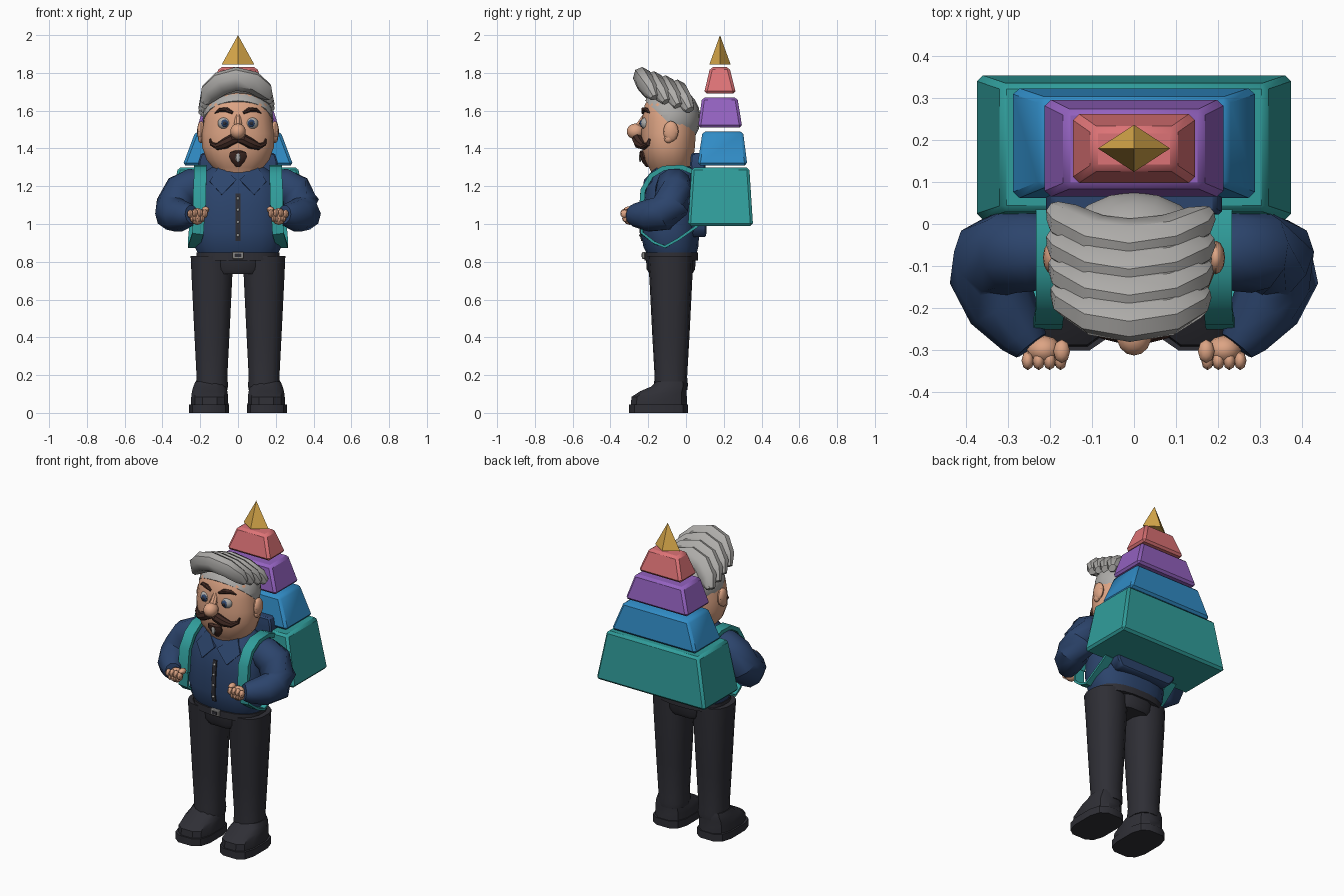
import bpy, bmesh, math
from mathutils import Vector, Matrix

COLORS = {
    "teal": (.03, .34, .33), "blue": (.03, .26, .56), "purple": (.29, .12, .52),
    "coral_red": (.72, .17, .18), "gold": (.70, .40, .07), "navy": (.025, .058, .15),
    "charcoal": (.028, .028, .036), "skin": (.72, .37, .23), "gray": (.42, .41, .395),
    "dark_brown": (.055, .024, .018)}
MATS = {}
for cname, col in COLORS.items():
    MATS[cname] = bpy.data.materials.new(cname)
    MATS[cname].diffuse_color = (*col, 1)


def finish(name, bm, mat, angle=35, bevel=0):
    bmesh.ops.recalc_face_normals(bm, faces=bm.faces[:])
    if bevel:
        bmesh.ops.bevel(bm, geom=bm.edges[:], offset=bevel, segments=1, affect='EDGES')
    me = bpy.data.meshes.new(name)
    bm.to_mesh(me)
    bm.free()
    me.materials.append(MATS[mat])
    ob = bpy.data.objects.new(name, me)
    bpy.context.collection.objects.link(ob)
    bpy.ops.object.select_all(action='DESELECT')
    ob.select_set(True)
    bpy.context.view_layer.objects.active = ob
    bpy.ops.object.shade_smooth_by_angle(angle=math.radians(angle))
    return ob


def skin_rings(name, rings, mat, angle=35, bevel=0):
    bm = bmesh.new()
    loops = [[bm.verts.new(p) for p in r] for r in rings]
    n = len(loops[0])
    for a, b in zip(loops, loops[1:]):
        for i in range(n):
            bm.faces.new((a[i], a[(i + 1) % n], b[(i + 1) % n], b[i]))
    bm.faces.new(loops[0][::-1])
    bm.faces.new(loops[-1])
    return finish(name, bm, mat, angle, bevel)


def section(n, rx, ry, p):
    # superellipse; four sides gives a rectangle
    if n == 4:
        return [(rx, ry), (-rx, ry), (-rx, -ry), (rx, -ry)]
    out = []
    for i in range(n):
        a = 2 * math.pi * (i + .5) / n
        c, s = math.cos(a), math.sin(a)
        out.append((rx * math.copysign(abs(c) ** (2 / p), c),
                    ry * math.copysign(abs(s) ** (2 / p), s)))
    return out


def loft(name, rows, mat, n=16, p=2.3, cx=0, angle=35, bevel=0):
    # rows: height, y centre, half width, half depth
    rings = [[(cx + x, cy + y, z) for x, y in section(n, rx, ry, p)]
             for z, cy, rx, ry in rows]
    return skin_rings(name, rings, mat, angle, bevel)


def tube(name, pts, mat, n=10, ref=(1, 0, 0), p=2, mirror=1, angle=35):
    # pts: x, y, z, half width along ref, half depth
    c = [Vector((q[0] * mirror, q[1], q[2])) for q in pts]
    rings = []
    for i, q in enumerate(pts):
        t = (c[min(i + 1, len(c) - 1)] - c[max(i - 1, 0)]).normalized()
        u = Vector(ref)
        u = (u - t * u.dot(t)).normalized()
        v = t.cross(u)
        rings.append([c[i] + u * a + v * b for a, b in section(n, q[3], q[4], p)])
    return skin_rings(name, rings, mat, angle)


def ball(name, loc, r, mat, seg=12, cut=None):
    bm = bmesh.new()
    bmesh.ops.create_uvsphere(bm, u_segments=seg, v_segments=max(6, seg * 2 // 3), radius=1,
                              matrix=Matrix.Translation(loc) @ Matrix.Diagonal((*r, 1)))
    if cut:
        res = bmesh.ops.bisect_plane(bm, geom=bm.verts[:] + bm.edges[:] + bm.faces[:],
                                     plane_co=cut[0], plane_no=cut[1], clear_inner=True)
        bmesh.ops.holes_fill(bm, edges=[e for e in bm.edges if e.is_boundary])
    return finish(name, bm, mat)


# Stacked tapering backpack tiers
for name, z0, z1, x0, x1, ya, yb, yc, yd, mat in (
        ("pack_base", .99, 1.30, .377, .318, .010, .355, .03, .335, "teal"),
        ("pack_second_tier", 1.31, 1.49, .293, .225, .060, .325, .088, .302, "blue"),
        ("pack_third_tier", 1.51, 1.67, .217, .165, .063, .298, .085, .272, "purple"),
        ("pack_fourth_tier", 1.69, 1.83, .150, .100, .095, .265, .128, .230, "coral_red")):
    loft(name, [(z0, (ya + yb) / 2, x0, (yb - ya) / 2), (z1, (yc + yd) / 2, x1, (yd - yc) / 2)],
         mat, n=4, bevel=.014)

# Diamond based tip
bm = bmesh.new()
base = [bm.verts.new(v) for v in ((.086, .18, 1.845), (0, .236, 1.845),
                                  (-.086, .18, 1.845), (0, .124, 1.845))]
apex = bm.verts.new((0, .18, 2.0))
bm.faces.new(base)
for i in range(4):
    bm.faces.new((base[i], base[(i + 1) % 4], apex))
finish("pack_tip", bm, "gold", 20)
loft("pack_back_pad", [(.93, .07, .17, .035), (.97, .07, .205, .04),
                       (1.33, .062, .21, .04), (1.375, .062, .195, .035)], "navy", n=4, bevel=.008)

# Shirt with placket and buttons
loft("shirt", [(.835, -.075, .21, .13), (.88, -.08, .232, .147), (.96, -.085, .243, .157),
               (1.1, -.08, .238, .152), (1.2, -.075, .228, .143), (1.265, -.07, .195, .12),
               (1.3, -.07, .14, .095), (1.315, -.07, .1, .08)], "navy", 20, 2.5, angle=50)
tube("placket", [(0, -.232, .91, .013, .006), (0, -.24, .96, .013, .006),
                 (0, -.232, 1.1, .013, .006), (0, -.222, 1.16, .013, .006)], "charcoal", n=4)
for z, y in ((.94, -.243), (1.01, -.242), (1.075, -.238), (1.135, -.232)):
    ball("button", (0, y, z), (.008, .005, .008), "gray", 8)

# Belt, buckle and trousers
loft("belt", [(.808, -.078, .222, .143), (.85, -.078, .222, .143)], "charcoal", 20, 2.5)
loft("buckle", [(.815, -.222, .03, .01), (.853, -.222, .03, .01)], "gray", n=4, bevel=.004)
loft("buckle_center", [(.825, -.233, .018, .003), (.843, -.233, .018, .003)], "charcoal", n=4)
loft("trouser_seat", [(.735, -.08, .1, .115), (.76, -.08, .108, .13), (.82, -.08, .115, .135)],
     "charcoal", 12, 4)

# Head and neck
loft("head", [(1.22, -.09, .085, .075), (1.255, -.09, .1, .085), (1.3, -.088, .135, .11),
              (1.34, -.09, .168, .13), (1.41, -.093, .193, .142), (1.48, -.092, .192, .145),
              (1.56, -.09, .18, .143), (1.63, -.088, .165, .132), (1.69, -.085, .12, .1),
              (1.715, -.085, .06, .05)], "skin", 20, 2.2, angle=60)
ball("nose", (0, -.267, 1.49), (.042, .047, .042), "skin", 14)
tube("nose_bridge", [(0, -.215, 1.58, .014, .012), (0, -.24, 1.53, .022, .02),
                     (0, -.262, 1.5, .026, .025)], "skin", 8)

# Hair cap and swept quiff locks
ball("hair_cap", (0, -.083, 1.56), (.187, .16, .168), "gray", 20,
     cut=((0, -.24, 1.675), (0, .68, .73)))
for i in range(4):
    y, dz, w = -.205 + .062 * i, -.022 * i, 1 + .03 * min(i, 2)
    tube("quiff_lock", [(-.178 * w, y + .045, 1.645 + dz, .025, .03),
                        (-.15 * w, y + .025, 1.695 + dz, .055, .043),
                        (-.09, y - .01, 1.745 + dz, .065, .05),
                        (-.01, y - .022, 1.768 + dz, .065, .052),
                        (.08, y - .01, 1.75 + dz, .06, .05),
                        (.14 * w, y + .02, 1.705 + dz, .05, .042),
                        (.168 * w, y + .04, 1.67 + dz, .02, .025)],
         "gray", 8, ref=(0, -.38, .92), angle=40)

# Goatee
loft("goatee", [(1.303, -.2, .01, .012), (1.325, -.208, .032, .022), (1.355, -.218, .05, .026),
                (1.38, -.225, .045, .022), (1.388, -.225, .02, .015)], "dark_brown", 10)
ball("goatee_streak", (0, -.243, 1.352), (.014, .006, .026), "gray", 8)

for s in (-1, 1):
    side = "left" if s > 0 else "right"

    def sball(name, loc, r, mat, seg=10):
        return ball(side + "_" + name, (s * loc[0], loc[1], loc[2]), r, mat, seg)

    # Eyes, brows, ears and moustache
    sball("eye", (.073, -.207, 1.533), (.035, .034, .034), "gray", 14)
    sball("iris", (.071, -.232, 1.533), (.02, .013, .021), "navy")
    sball("pupil", (.071, -.24, 1.533), (.011, .008, .011), "charcoal", 8)
    tube(side + "_brow", [(.028, -.226, 1.588, .008, .01), (.06, -.224, 1.605, .014, .014),
                          (.095, -.208, 1.604, .011, .013), (.12, -.19, 1.588, .004, .008)],
         "dark_brown", 8, ref=(0, 0, 1), mirror=s)
    sball("ear", (.195, -.08, 1.49), (.022, .04, .055), "skin", 12)
    sball("ear_lobe", (.195, -.092, 1.452), (.017, .024, .024), "skin", 8)
    tube(side + "_moustache", [(0, -.25, 1.452, .02, .02), (.03, -.257, 1.448, .028, .028),
                               (.07, -.247, 1.425, .028, .027), (.11, -.225, 1.41, .018, .02),
                               (.14, -.2, 1.423, .011, .014), (.147, -.193, 1.45, .004, .006)],
         "dark_brown", 8, ref=(0, .3, 1), mirror=s)

    # Collar flap
    bm = bmesh.new()
    f = bm.faces.new([bm.verts.new((s * x, y, z)) for x, y, z in (
        (.008, -.222, 1.235), (.085, -.236, 1.155), (.15, -.195, 1.225), (.1, -.15, 1.31))])
    ext = bmesh.ops.extrude_face_region(bm, geom=[f])
    bmesh.ops.translate(bm, vec=(0, .05, -.005),
                        verts=[v for v in ext["geom"] if isinstance(v, bmesh.types.BMVert)])
    finish(side + "_collar", bm, "navy")

    # Sleeve and fist
    tube(side + "_sleeve", [(.17, -.07, 1.215, .075, .075), (.235, -.065, 1.205, .095, .095),
                            (.295, -.065, 1.175, .1, .1), (.335, -.08, 1.1, .1, .1),
                            (.345, -.125, 1.055, .098, .095), (.315, -.195, 1.045, .088, .085),
                            (.265, -.265, 1.047, .065, .06), (.245, -.29, 1.05, .05, .045)],
         "navy", 10, ref=(0, 0, 1), mirror=s, angle=40)
    sball("palm", (.215, -.3, 1.04), (.042, .035, .045), "skin")
    for k in range(4):
        sball("finger", (.175 + .026 * k, -.325, 1.06 - .004 * abs(k - 1.5)),
              (.015, .023, .022), "skin", 8)
        sball("fingertip", (.188 + .018 * k, -.322, 1.03), (.012, .016, .02), "skin", 8)
    sball("thumb", (.172, -.303, 1.075), (.02, .028, .018), "skin", 8)

    # Wide shoulder strap and narrow lower strap
    tube(side + "_shoulder_strap", [(.2, .05, 1.27, .033, .013), (.2, -.02, 1.3, .033, .013),
                                    (.2, -.12, 1.295, .033, .013), (.2, -.185, 1.255, .033, .013),
                                    (.203, -.228, 1.18, .034, .013),
                                    (.206, -.238, 1.04, .034, .013)], "teal", 4, mirror=s)
    tube(side + "_lower_strap", [(.206, -.235, 1.05, .03, .007), (.212, -.232, .95, .03, .007),
                                 (.228, -.165, .9, .03, .007), (.236, -.11, .88, .028, .007),
                                 (.236, -.04, .92, .028, .007), (.23, .06, .99, .028, .007)],
         "teal", 4, mirror=s)

    # Trouser leg and shoe
    loft(side + "_trouser_leg", [(.83, -.083, .115, .12), (.7, -.08, .109, .113),
                                 (.4, -.08, .094, .098), (.19, -.08, .083, .086),
                                 (.15, -.08, .087, .09), (.12, -.08, .084, .088)],
         "charcoal", 14, 2.4, cx=s * .138)
    loft(side + "_shoe_sole", [(0, -.145, .108, .16), (.045, -.145, .108, .16)],
         "charcoal", 12, 3.2, cx=s * .153)
    loft(side + "_shoe_upper", [(.045, -.143, .101, .153), (.085, -.142, .1, .15),
                                (.115, -.12, .096, .125), (.14, -.09, .088, .095),
                                (.165, -.08, .078, .08)], "charcoal", 12, 2.8, cx=s * .15)
